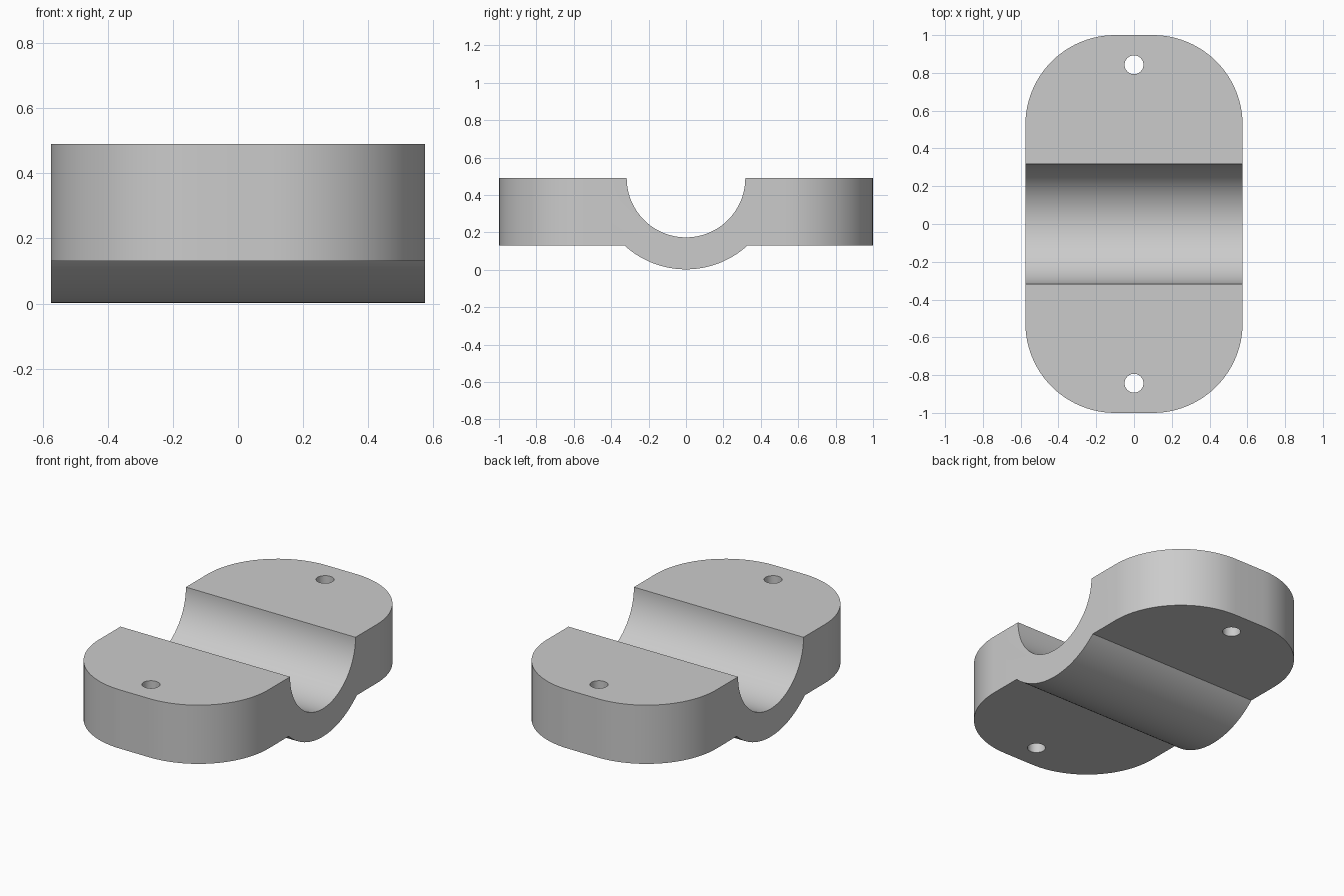
import bpy, bmesh
from math import sin, cos, pi, acos, sqrt

cube = bpy.data.objects.get("Cube")
if cube:
    bpy.data.objects.remove(cube)

TOP, LEDGE = 0.49, 0.13          # top face and underside of the flanges
HALF_W, CORNER = 0.575, 0.475    # plan half width and corner radius
GROOVE_R, SHELL_R = 0.317, 0.488 # concentric radii of the saddle
HOLE_Y, HOLE_R = 0.843, 0.05

grey = bpy.data.materials.new("plain grey")
grey.use_nodes = True
colour = (0.6, 0.6, 0.6, 1)
grey.diffuse_color = colour
grey.node_tree.nodes["Principled BSDF"].inputs["Base Color"].default_value = colour


def arc(cx, cy, r, a0, a1, n):
    return [(cx + r * cos(a0 + (a1 - a0) * i / n),
             cy + r * sin(a0 + (a1 - a0) * i / n)) for i in range(n + 1)]


def prism(name, points, start, travel):
    """Extrude a closed outline, each point already placed in 3D."""
    bm = bmesh.new()
    face = bm.faces.new([bm.verts.new(p) for p in points])
    ext = bmesh.ops.extrude_face_region(bm, geom=[face])
    verts = [v for v in ext["geom"] if isinstance(v, bmesh.types.BMVert)]
    bmesh.ops.translate(bm, vec=travel, verts=verts)
    bmesh.ops.translate(bm, vec=start, verts=bm.verts)
    bmesh.ops.recalc_face_normals(bm, faces=bm.faces)
    mesh = bpy.data.meshes.new(name)
    bm.to_mesh(mesh)
    bm.free()
    mesh.materials.append(grey)
    obj = bpy.data.objects.new(name, mesh)
    bpy.context.collection.objects.link(obj)
    return obj


# Side profile: flanges, half-round groove and rounded belly
reach = acos((TOP - LEDGE) / SHELL_R)
side = [(-1.2, LEDGE)]
side += arc(0, TOP, SHELL_R, -pi / 2 - reach, -pi / 2 + reach, 40)
side += [(1.2, LEDGE), (1.2, TOP)]
side += arc(0, TOP, GROOVE_R, 0, -pi, 64)
side += [(-1.2, TOP)]
clamp = prism("saddle_clamp", [(0, y, z) for y, z in side], (-0.8, 0, 0), (1.6, 0, 0))

# Plan outline with rounded corners
plan = []
for i, (sx, sy) in enumerate([(1, 1), (-1, 1), (-1, -1), (1, -1)]):
    plan += arc(sx * (HALF_W - CORNER), sy * (1 - CORNER), CORNER,
                i * pi / 2, (i + 1) * pi / 2, 24)
cutters = [(prism("plan_cutter", [(x, y, 0) for x, y in plan],
                  (0, 0, -0.3), (0, 0, 1.2)), "INTERSECT")]

# Screw holes
for s, label in ((-1, "front"), (1, "back")):
    ring = arc(0, s * HOLE_Y, HOLE_R, 0, 2 * pi, 32)[:-1]
    cutters.append((prism(label + "_hole_cutter", [(x, y, 0) for x, y in ring],
                          (0, 0, -0.3), (0, 0, 1.2)), "DIFFERENCE"))

bpy.ops.object.select_all(action="DESELECT")
bpy.context.view_layer.objects.active = clamp
clamp.select_set(True)
for cutter, operation in cutters:
    mod = clamp.modifiers.new(cutter.name, "BOOLEAN")
    mod.operation = operation
    mod.solver = "EXACT"
    mod.object = cutter
    bpy.ops.object.modifier_apply(modifier=mod.name)
for cutter, _ in cutters:
    bpy.data.objects.remove(cutter)

bpy.ops.object.shade_smooth_by_angle(angle=pi / 6)
